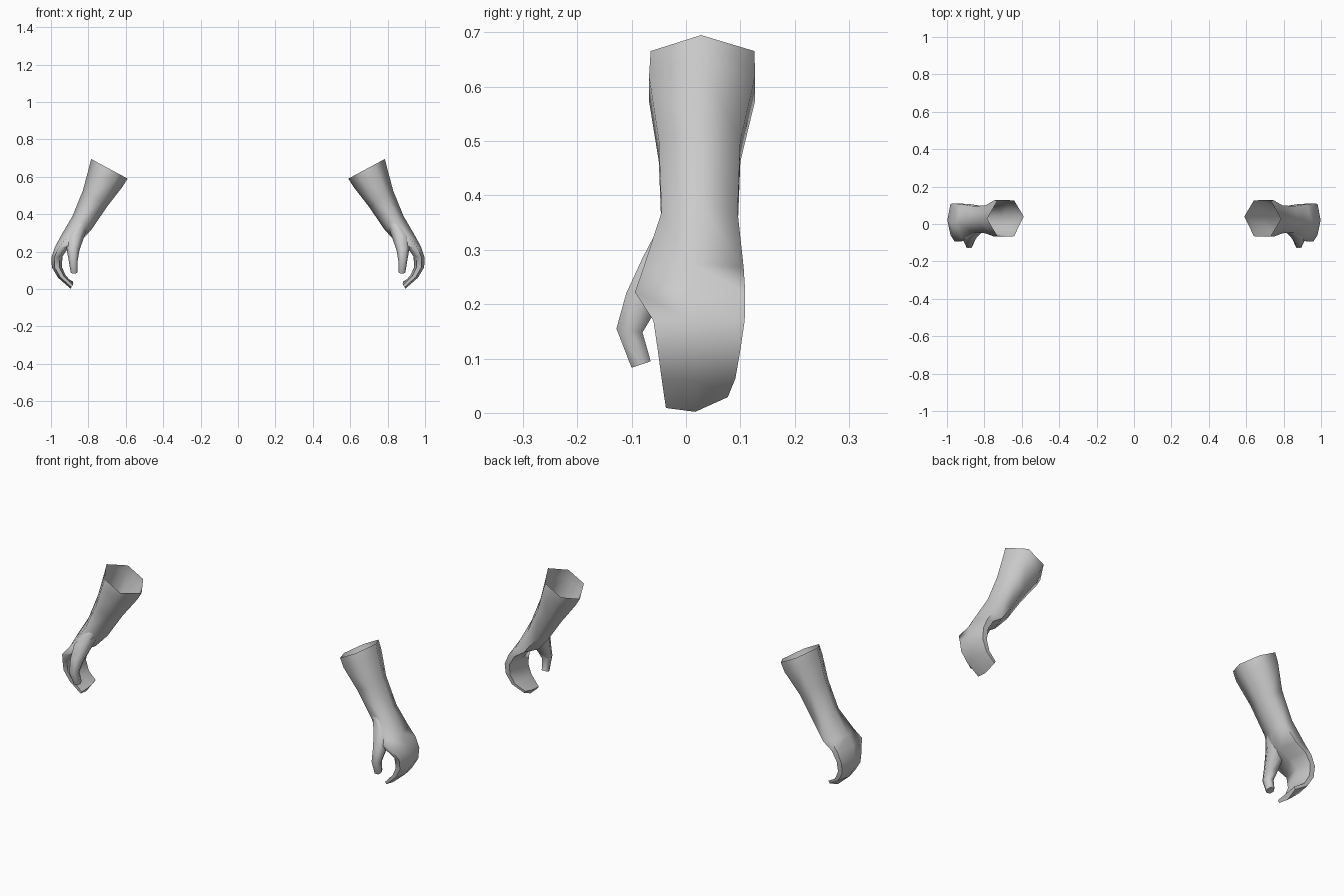
import bpy, bmesh
from mathutils import Vector

if "Cube" in bpy.data.objects:
    bpy.data.objects.remove(bpy.data.objects["Cube"])

skin = bpy.data.materials.new("plain grey")
skin.diffuse_color = (0.6, 0.6, 0.6, 1)
skin.use_nodes = True
skin.node_tree.nodes["Principled BSDF"].inputs["Base Color"].default_value = skin.diffuse_color


def loft(name, rings):
    """Skin closed rings of points, cap only the last one, mirror to both sides."""
    bm = bmesh.new()
    loops = [[bm.verts.new(p) for p in ring] for ring in rings]
    for a, b in zip(loops, loops[1:]):
        for i in range(len(a)):
            j = (i + 1) % len(a)
            bm.faces.new((a[i], a[j], b[j], b[i]))
    bm.faces.new(loops[-1])
    for f in bm.faces:
        f.smooth = True
    bmesh.ops.recalc_face_normals(bm, faces=bm.faces)
    me = bpy.data.meshes.new(name)
    bm.to_mesh(me)
    bm.free()
    me.materials.append(skin)
    ob = bpy.data.objects.new(name, me)
    bpy.context.collection.objects.link(ob)
    bpy.context.view_layer.objects.active = ob
    ob.select_set(True)
    bpy.ops.object.shade_smooth_by_angle(angle=1.2)
    ob.select_set(False)
    mod = ob.modifiers.new("both sides", 'MIRROR')
    mod.use_mirror_merge = False
    return ob


def arm_ring(xo, zo, xi, zi, y0, y1, back_lift=0.0):
    """Six points: outer ridge, two at the back, inner ridge, two at the front."""
    def at(t, y, lift=0.0):
        return Vector((xo + (xi - xo) * t, y, zo + (zi - zo) * t + lift))
    m = (y0 + y1) / 2
    return [at(0, m - .003), at(.28, y1, back_lift), at(.74, y1, back_lift),
            at(1, m + .01), at(.74, y0), at(.28, y0)]


# Forearm, open at the elbow end, running into the palm and curled fingers
loft("forearm_and_hand", [
    arm_ring(.785, .695, .59, .59, -.065, .126),
    arm_ring(.797, .647, .616, .548, -.068, .127),
    arm_ring(.83, .525, .70, .44, -.050, .100),
    arm_ring(.885, .39, .785, .315, -.045, .095),
    arm_ring(.952, .275, .845, .25, -.078, .106),
    arm_ring(.980, .222, .905, .222, -.094, .109),
    arm_ring(.998, .168, .938, .175, -.060, .108),
    arm_ring(.995, .115, .942, .118, -.052, .100),
    arm_ring(.962, .060, .922, .073, -.045, .091),
    arm_ring(.895, .002, .880, .027, -.037, .077, .02),
])


def thumb_ring(x0, x1, y0, y1, z_front, z_back):
    """Six points around a box-like section."""
    m, w = (x0 + x1) / 2, (x1 - x0) * .27
    ym, zm = (y0 + y1) / 2, (z_front + z_back) / 2
    return [(x1, ym, zm), (m + w, y1, z_back), (m - w, y1, z_back),
            (x0, ym, zm), (m - w, y0, z_front), (m + w, y0, z_front)]


# Thumb, growing out of the wrist
loft("thumb", [
    thumb_ring(.800, .870, -.046, .020, .350, .330),
    thumb_ring(.825, .920, -.080, .000, .285, .260),
    thumb_ring(.848, .915, -.110, -.055, .220, .190),
    thumb_ring(.857, .905, -.128, -.080, .155, .148),
    thumb_ring(.858, .895, -.100, -.065, .083, .095),
])
